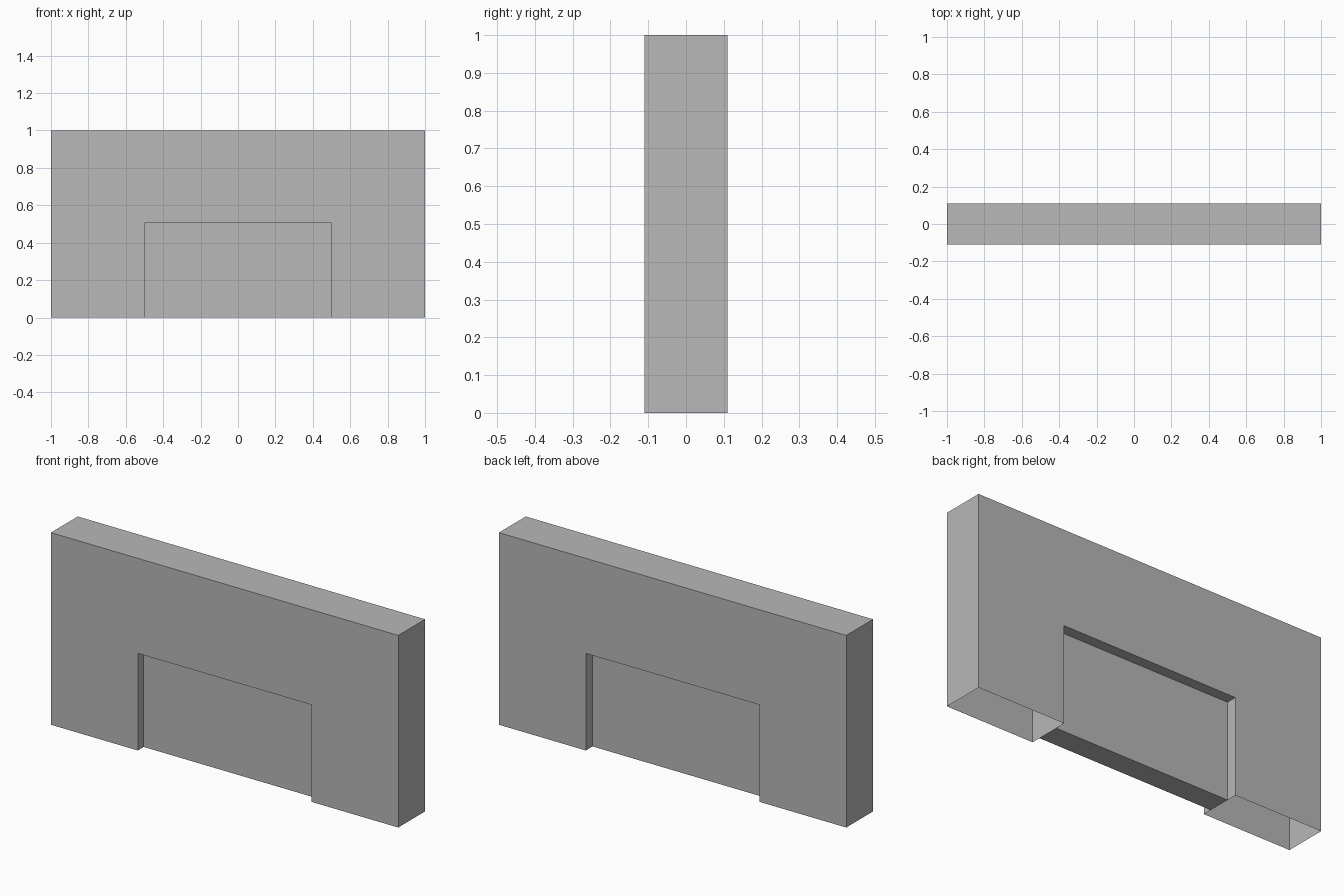
import bpy
import bmesh

WIDTH, HEIGHT, DEPTH = 2.0, 1.0, 0.22
OPEN_X, OPEN_Z = 0.5, 0.505
PANEL_FRONT, PANEL_BACK = -0.062, 0.055

if "Cube" in bpy.data.objects:
    bpy.data.objects.remove(bpy.data.objects["Cube"], do_unlink=True)

grey = bpy.data.materials.new("plain_grey")
grey.use_nodes = True
grey.diffuse_color = (0.48, 0.48, 0.48, 1)
grey.node_tree.nodes["Principled BSDF"].inputs["Base Color"].default_value = grey.diffuse_color


def extrude_profile(name, profile, y0, y1, drop=None):
    """Extrude an x-z outline from y0 to y1, deleting faces that match drop."""
    bm = bmesh.new()
    face = bm.faces.new([bm.verts.new((x, y0, z)) for x, z in profile])
    grown = bmesh.ops.extrude_face_region(bm, geom=[face], use_keep_orig=True)
    moved = [g for g in grown["geom"] if isinstance(g, bmesh.types.BMVert)]
    bmesh.ops.translate(bm, verts=moved, vec=(0, y1 - y0, 0))
    bmesh.ops.recalc_face_normals(bm, faces=bm.faces[:])
    if drop:
        doomed = [f for f in bm.faces if drop(f)]
        bmesh.ops.delete(bm, geom=doomed, context='FACES_ONLY')
    mesh = bpy.data.meshes.new(name)
    bm.to_mesh(mesh)
    bm.free()
    mesh.materials.append(grey)
    obj = bpy.data.objects.new(name, mesh)
    bpy.context.collection.objects.link(obj)
    return obj


# Wall with a wide doorway; the undersides of its two legs are open
half = [(OPEN_X, OPEN_Z), (OPEN_X, 0), (WIDTH / 2, 0), (WIDTH / 2, HEIGHT)]
outline = half + [(-x, z) for x, z in reversed(half)]
extrude_profile("wall", outline, -DEPTH / 2, DEPTH / 2,
                drop=lambda f: all(v.co.z < 0.001 for v in f.verts))

# Recessed panel filling the doorway
panel = [(-OPEN_X, 0), (OPEN_X, 0), (OPEN_X, OPEN_Z), (-OPEN_X, OPEN_Z)]
extrude_profile("door_panel", panel, PANEL_FRONT, PANEL_BACK)
